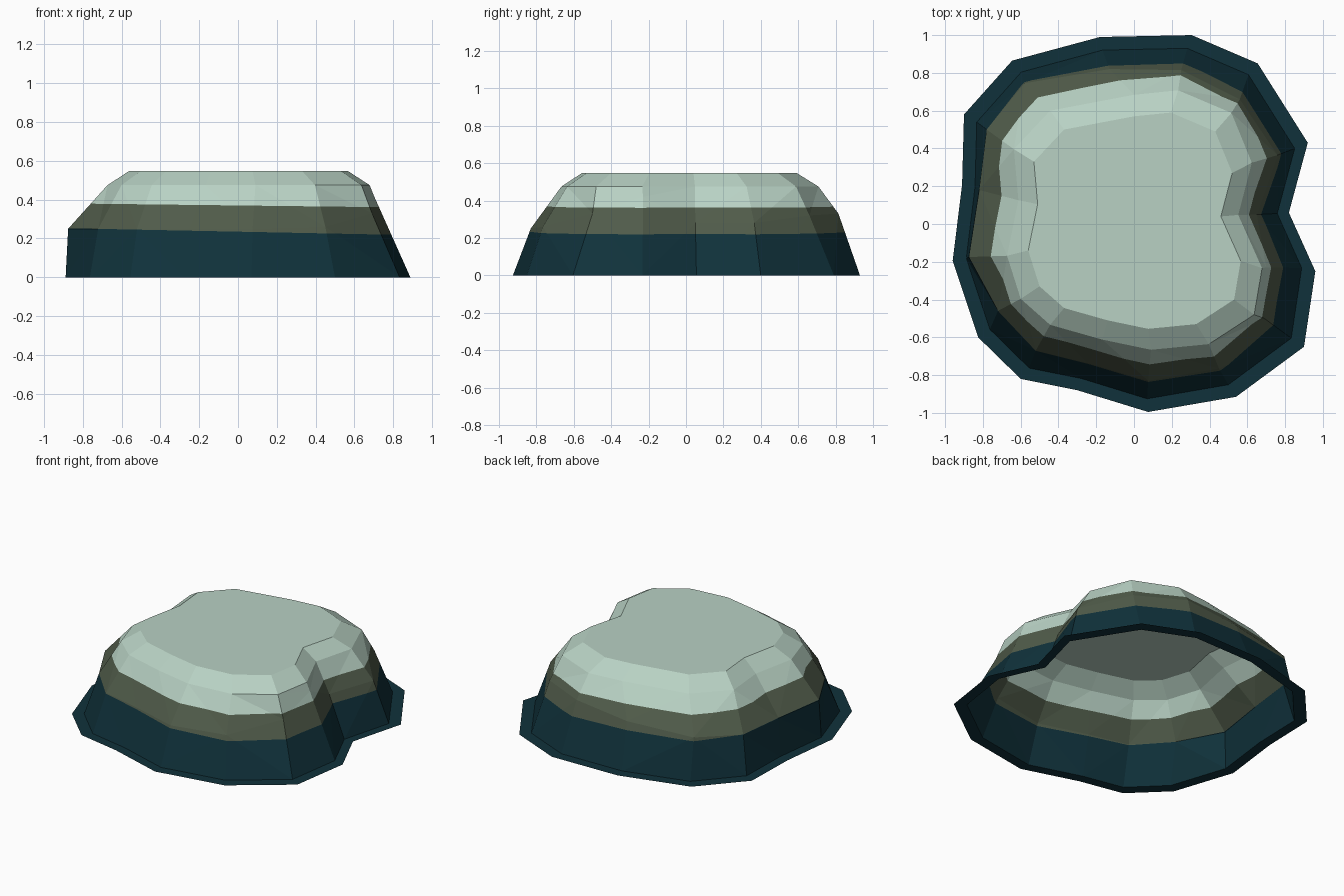
import bpy, bmesh
from mathutils import Vector

if "Cube" in bpy.data.objects:
    bpy.data.objects.remove(bpy.data.objects["Cube"])

# Colours
def material(name, rgb):
    m = bpy.data.materials.new(name)
    m.diffuse_color = (*rgb, 1)
    m.use_nodes = True
    m.node_tree.nodes["Principled BSDF"].inputs["Base Color"].default_value = m.diffuse_color
    return m

mats = [material("dark teal", (0.005, 0.031, 0.043)),
        material("olive brown", (0.080, 0.105, 0.068)),
        material("pale green grey", (0.48, 0.64, 0.55))]

# Outlines, clockwise from the back
flange = [(.305, 1), (.655, .85), (.92, .43), (.82, .06), (.96, -.25), (.9, -.65),
          (.54, -.915), (.075, -.995), (-.3, -.88), (-.6, -.82), (-.825, -.6), (-.96, -.195),
          (-.91, .21), (-.9, .58), (-.645, .865), (-.18, .99)]
shoulder = [(.25, .815, .33), (.56, .66, .32), (.76, .365, .28), (.65, .05, .28),
            (.70, -.23, .42), (.69, -.5, .33), (.45, -.765, .26), (.075, -.83, .25),
            (-.25, -.735, .25), (-.52, -.67, .25), (-.72, -.46, .25), (-.875, -.175, .25),
            (-.82, .18, .25), (-.78, .5, .25), (-.58, .745, .27), (-.13, .82, .29)]
top = [(.195, .59), (.43, .49), (.52, .27), (.46, .04), (.565, -.195), (.53, -.4),
       (.33, -.53), (.075, -.555), (-.14, -.51), (-.37, -.445), (-.5, -.33), (-.56, -.14),
       (-.51, .105), (-.53, .33), (-.37, .5), (0, .57)]

# Flange rim, foot, shoulder, bevel and top edge, as one open-bottomed shell
rings = [[(x, y, 0) for x, y in flange],
         [(x * .925, y * .93, 0) for x, y in flange],
         shoulder,
         [(x * 1.2, y * 1.2, .475) for x, y in top],
         [(x, y, .548) for x, y in top]]
bm = bmesh.new()
loops = [[bm.verts.new(p) for p in ring] for ring in rings]
n = len(top)
for a, b in zip(loops, loops[1:]):
    for i in range(n):
        j = (i + 1) % n
        bm.faces.new((a[i], a[j], b[j], b[i]))
bm.faces.new(loops[-1])
bmesh.ops.recalc_face_normals(bm, faces=bm.faces)
if max(bm.faces, key=lambda f: f.calc_center_median().z).normal.z < 0:
    bmesh.ops.reverse_faces(bm, faces=bm.faces)
bmesh.ops.triangulate(bm, faces=bm.faces)

# Cut the colour bands with slightly tilted planes, then colour by height
bands = [(Vector((0, 0, .235)), Vector((.02, 0, 1))),
         (Vector((0, 0, .37)), Vector((.012, 0, 1)))]
for co, no in bands:
    bmesh.ops.bisect_plane(bm, geom=bm.verts[:] + bm.edges[:] + bm.faces[:],
                           dist=1e-5, plane_co=co, plane_no=no)
for f in bm.faces:
    c = f.calc_center_median()
    f.material_index = sum((c - co).dot(no) > 0 for co, no in bands)
    f.smooth = False

mesh = bpy.data.meshes.new("rock_mound")
bm.to_mesh(mesh)
bm.free()
for m in mats:
    mesh.materials.append(m)
bpy.context.collection.objects.link(bpy.data.objects.new("rock_mound", mesh))
